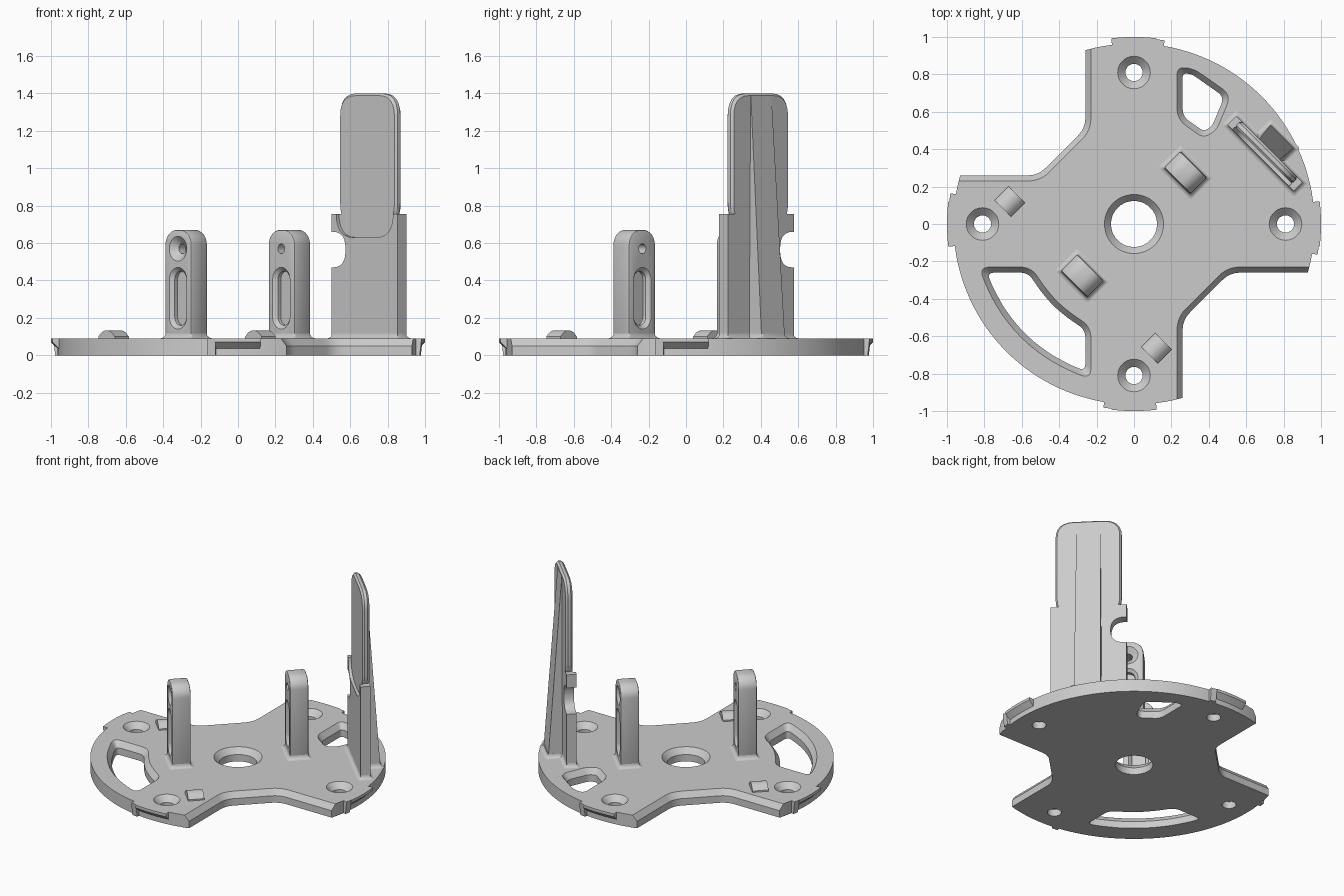
import bpy, bmesh
from math import cos, sin, radians
from mathutils import Vector

cube = bpy.data.objects.get("Cube")
if cube:
    bpy.data.objects.remove(cube)

TOP = 0.09
grey = bpy.data.materials.new("light grey")
grey.use_nodes = True
COLOUR = (0.6, 0.6, 0.6, 1)
grey.diffuse_color = COLOUR
grey.node_tree.nodes["Principled BSDF"].inputs["Base Color"].default_value = COLOUR


def arc(r, a0, a1, n, cx=0, cy=0):
    """Points on an arc, angles in degrees."""
    return [(cx + r * cos(radians(a0 + (a1 - a0) * i / n)),
             cy + r * sin(radians(a0 + (a1 - a0) * i / n))) for i in range(n + 1)]


def circle(r, n=48, cx=0, cy=0):
    return arc(r, 0, 360, n, cx, cy)[:-1]


def rounded(pts, s, steps=6):
    """Round every corner of a polygon with setback s."""
    out, pts = [], [Vector(p) for p in pts]
    for i, p in enumerate(pts):
        a, b = pts[i - 1] - p, pts[(i + 1) % len(pts)] - p
        k = min(s, 0.48 * a.length, 0.48 * b.length)
        a, b = p + a.normalized() * k, p + b.normalized() * k
        for j in range(steps + 1):
            t = j / steps
            out.append(tuple(a * (1 - t) ** 2 + p * 2 * t * (1 - t) + b * t * t))
    return out


def rect(x0, x1, y0, y1):
    return [(x0, y0), (x1, y0), (x1, y1), (x0, y1)]


def grow(pts, d):
    """Offset a counter-clockwise polygon outwards by d."""
    out, pts = [], [Vector(p) for p in pts]
    for i, p in enumerate(pts):
        e, f = (p - pts[i - 1]).normalized(), (pts[(i + 1) % len(pts)] - p).normalized()
        m, n = Vector((e.y, -e.x)), Vector((f.y, -f.x))
        out.append(tuple(p + (m + n) * d / max(0.3, 1 + m.dot(n))))
    return out


def loft(name, layers, upright=False, loc=(0, 0), turn=0):
    """Skin (profile, height) layers; upright profiles lie in x-z and run along y."""
    bm = bmesh.new()
    rings = [[bm.verts.new((a, h, b) if upright else (a, b, h)) for a, b in prof]
             for prof, h in layers]
    for lo, hi in zip(rings, rings[1:]):
        for i in range(len(lo)):
            bm.faces.new((lo[i - 1], lo[i], hi[i], hi[i - 1]))
    bm.faces.new(rings[0])
    bm.faces.new(rings[-1])
    bmesh.ops.recalc_face_normals(bm, faces=bm.faces)
    mesh = bpy.data.meshes.new(name)
    bm.to_mesh(mesh)
    bm.free()
    mesh.materials.append(grey)
    obj = bpy.data.objects.new(name, mesh)
    bpy.context.collection.objects.link(obj)
    obj.location = (loc[0], loc[1], 0)
    obj.rotation_euler.z = radians(turn)
    return obj


def select(obj):
    bpy.ops.object.select_all(action='DESELECT')
    obj.select_set(True)
    bpy.context.view_layer.objects.active = obj


def cut(obj, cutter):
    mod = obj.modifiers.new("cut", 'BOOLEAN')
    mod.operation, mod.solver, mod.object = 'DIFFERENCE', 'EXACT', cutter
    select(obj)
    bpy.ops.object.modifier_apply(modifier=mod.name)
    bpy.data.objects.remove(cutter)


def bevel(obj, width, segments=2):
    mod = obj.modifiers.new("soft edges", 'BEVEL')
    mod.width, mod.segments = width, segments
    mod.limit_method, mod.angle_limit = 'ANGLE', radians(40)
    select(obj)
    bpy.ops.object.modifier_apply(modifier=mod.name)


def flare(name, prof, loc, turn):
    """Small fillet skirt where an upright meets the plate."""
    layers = [(rounded(grow(prof, 0.022 * (1 - sin(radians(a)))), 0.012, 3),
               TOP + 0.028 * (1 - cos(radians(a)))) for a in (0, 22, 45, 67, 88)]
    loft(name, layers, loc=loc, turn=turn)


# Base plate
plate = loft("base_plate", [(circle(0.965, 144), 0), (circle(0.965, 144), TOP)])


def chamfer_cut(top, low):
    """Cut through the plate, sloping from the low profile out to the top one."""
    cut(plate, loft("cutter", [(low, -0.1), (low, 0.05), (top, TOP), (top, 0.2)]))


def window(corners, setback):
    chamfer_cut(rounded(corners, setback), rounded(grow(corners, -0.03), setback * 0.7))


# Two opposite open corners with sloped rims
corner = [(0.23, -1.3), (1.3, -1.3), (1.3, -0.23), (0.5, -0.23),
          (0.40, -0.33), (0.33, -0.40), (0.23, -0.5)]
window(corner, 0.08)
window([(-x, -y) for x, y in corner], 0.08)

# Long curved window and small window
window([(-0.55, -0.23), (-0.83, -0.23)] + arc(0.857, 204, 246, 5)
       + [(-0.23, -0.83), (-0.23, -0.55)] + arc(0.585, 235, 215, 2), 0.06)
window([(0.23, 0.84), (0.23, 0.56), (0.37, 0.46), (0.44, 0.50),
        (0.52, 0.69), (0.32, 0.83)], 0.06)

# Centre hole and countersunk screw holes
chamfer_cut(circle(0.158, 64), circle(0.123, 64))
for x, y in ((0.81, 0), (0, 0.81), (-0.81, 0), (0, -0.81)):
    chamfer_cut(circle(0.087, 40, x, y), circle(0.046, 40, x, y))


# Rim lugs with sloped undersides, each with a full-height stop
def sector(r, a0, a1):
    return arc(0.94, a1, a0, 10) + arc(r, a0, a1, 10)


for k in range(4):
    loft("rim_lug", [(sector(0.963, -7, 7), 0.035), (sector(1, -7, 7), 0.07),
                     (sector(1, -7, 7), TOP)], turn=90 * k)
    loft("rim_stop", [(sector(0.985, -9.5, -7), 0), (sector(0.995, -9.5, -7), TOP)],
         turn=90 * k)

# Posts with a recess on each broad side and a countersunk bore
for name, c, turn in (("front_post", -0.277, -45), ("back_post", 0.275, 135)):
    shape = [(-0.1, 0.05), (0.1, 0.05)] + arc(0.08, 0, 90, 8, 0.02, 0.59) \
        + arc(0.08, 90, 180, 8, -0.02, 0.59)
    post = loft(name, [(shape, -0.062), (shape, 0.062)], True, (c, c), turn)
    bevel(post, 0.01)
    slot = arc(0.045, 0, 180, 12, 0, 0.405) + arc(0.045, 180, 360, 12, 0, 0.205)
    wide = grow(slot, 0.02)
    for side in (-1, 1):
        cut(post, loft("cutter", [(wide, side * 0.2), (wide, side * 0.062),
                                  (slot, side * 0.042), (slot, side * 0.02)],
                       True, (c, c), turn))
    bore, sink = circle(0.026, 32, 0, 0.57), circle(0.066, 32, 0, 0.57)
    cut(post, loft("cutter", [(sink, -0.2), (sink, -0.062), (bore, -0.03), (bore, 0.2)],
                   True, (c, c), turn))
    flare(name + "_fillet", rect(-0.1, 0.1, -0.062, 0.062), (c, c), turn)

# Low rounded locating bumps
for loc in ((-0.665, 0.12), (0.12, -0.665)):
    bump = [(-0.062, 0.08), (0.062, 0.08), (0.062, 0.1)] \
        + arc(0.07, 50, 130, 8, 0, 0.063) + [(-0.062, 0.1)]
    loft("locating_bump", [(bump, -0.053), (bump, 0.053)], True, loc, -45)

# Tall blade: thick lower panel with a shallow pocket and side notch
spot = (0.709, 0.385)
panel_shape = rect(-0.25, 0.25, 0.05, 0.755)
panel = loft("blade_lower_panel", [(panel_shape, -0.045), (panel_shape, 0.022)], True, spot, -45)
notch = rounded(rect(-0.4, -0.145, 0.47, 0.66), 0.09)
cut(panel, loft("cutter", [(notch, -0.2), (notch, 0.2)], True, spot, -45))
pocket = rounded(rect(-0.215, 0.215, 0.63, 1.6), 0.13)
cut(panel, loft("cutter", [(pocket, -0.2), (pocket, -0.025)], True, spot, -45))

# Upper panel with rounded top
upper = rounded(rect(-0.217, 0.217, 0.7, 1.4), 0.12)
inner = rounded(rect(-0.205, 0.205, 0.7, 1.388), 0.11)
loft("blade_upper_panel", [(inner, -0.025), (upper, -0.012), (upper, 0.008), (inner, 0.022)],
     True, spot, -45)

# Tapered stiffening rib on the outside of the blade
foot = rect(-0.088, 0.088, 0, 0.118)
loft("blade_rib", [(foot, 0.05), (rect(-0.078, 0.078, 0, 0.024), 1.385)], loc=spot, turn=-45)
flare("blade_fillet", rect(-0.25, 0.25, -0.045, 0.022), spot, -45)
flare("rib_fillet", foot, spot, -45)

# Shading: smooth curves, sharp edges
for obj in bpy.context.scene.objects:
    if obj.type == 'MESH':
        select(obj)
        bpy.ops.object.shade_smooth_by_angle(angle=radians(30))
